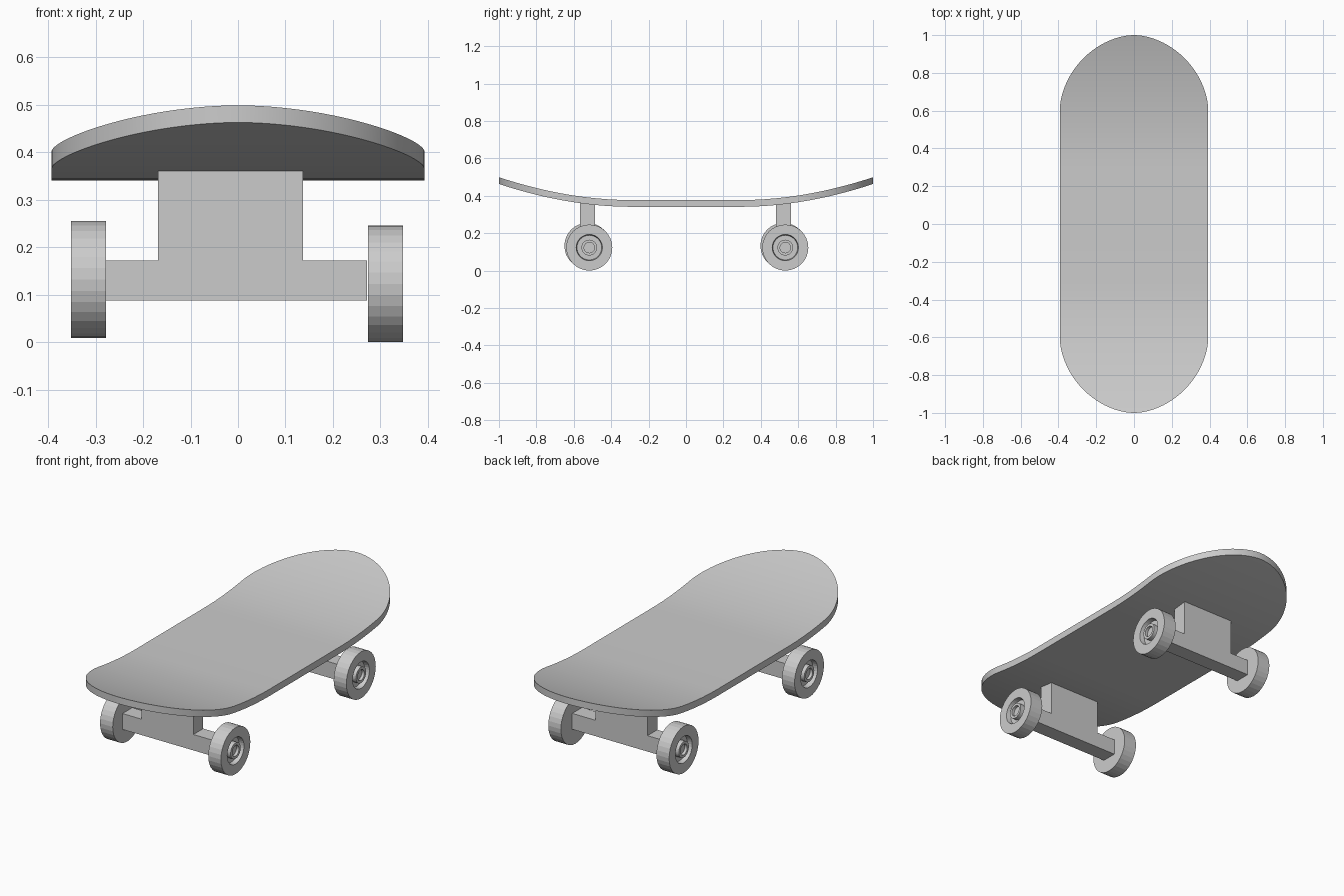
import bpy, bmesh, math
from mathutils import Matrix

if "Cube" in bpy.data.objects:
    bpy.data.objects.remove(bpy.data.objects["Cube"])


def finish(bm, name):
    bmesh.ops.remove_doubles(bm, verts=bm.verts, dist=1e-5)
    bmesh.ops.recalc_face_normals(bm, faces=bm.faces)
    me = bpy.data.meshes.new(name)
    bm.to_mesh(me)
    bm.free()
    ob = bpy.data.objects.new(name, me)
    bpy.context.collection.objects.link(ob)
    return ob


def smooth(ob, angle):
    bpy.ops.object.select_all(action='DESELECT')
    ob.select_set(True)
    bpy.context.view_layer.objects.active = ob
    bpy.ops.object.shade_smooth_by_angle(angle=math.radians(angle))


# Deck: flat middle, rounded ends that sweep upwards
HALF_W, STRAIGHT, BOTTOM, THICK = 0.393, 0.60, 0.341, 0.036


def half_width(y):
    t = max(0.0, (abs(y) - STRAIGHT) / (1 - STRAIGHT))
    return HALF_W * max(0.0, 1 - t ** 1.85) ** (1 / 1.85)


def lift(y):
    return 0.122 * max(0.0, (abs(y) - 0.3) / 0.7) ** 1.9


end = [STRAIGHT + (1 - STRAIGHT) * math.sin(i / 24 * math.pi / 2) for i in range(25)]
pos = [0.1, 0.3, 0.36, 0.42, 0.48, 0.54] + end
stations = [-y for y in reversed(pos)] + pos

bm = bmesh.new()
rows = []
for y in stations:
    w, z = half_width(y), BOTTOM + lift(y)
    rows.append([bm.verts.new(p) for p in
                 ((-w, y, z), (w, y, z), (w, y, z + THICK), (-w, y, z + THICK))])
for a, b in zip(rows, rows[1:]):
    for i in range(4):
        j = (i + 1) % 4
        bm.faces.new((a[i], a[j], b[j], b[i]))
bmesh.ops.dissolve_degenerate(bm, dist=1e-5, edges=bm.edges)
smooth(finish(bm, "deck"), 35)


# Trucks: one T-shaped profile extruded along y
def truck(name, y):
    profile = [(-0.28, 0.088), (0.272, 0.088), (0.272, 0.172), (0.137, 0.172),
               (0.137, 0.368), (-0.168, 0.368), (-0.168, 0.172), (-0.28, 0.172)]
    bm = bmesh.new()
    face = bm.faces.new([bm.verts.new((x, y - 0.041, z)) for x, z in profile])
    ext = bmesh.ops.extrude_face_region(bm, geom=[face])
    verts = [v for v in ext["geom"] if isinstance(v, bmesh.types.BMVert)]
    bmesh.ops.translate(bm, verts=verts, vec=(0, 0.082, 0))
    finish(bm, name)


# Wheels: lathed profile (radius, offset) with a recessed hub on the outer side
def wheel(name, x, y, z, side):
    h = 0.037
    profile = [(0, -h), (0.123, -h), (0.123, h), (0.07, h), (0.066, h - 0.025),
               (0.042, h - 0.025), (0.042, h), (0.028, h), (0.028, h - 0.015),
               (0, h - 0.015)]
    bm = bmesh.new()
    vs = [bm.verts.new((o * side, 0, r)) for r, o in profile]
    es = [bm.edges.new(e) for e in zip(vs, vs[1:])]
    bmesh.ops.spin(bm, geom=vs + es, cent=(0, 0, 0), axis=(1, 0, 0),
                   angle=2 * math.pi, steps=32)
    bmesh.ops.transform(bm, matrix=Matrix.Translation((x, y, z)), verts=bm.verts)
    bmesh.ops.remove_doubles(bm, verts=bm.verts, dist=1e-5)
    bmesh.ops.dissolve_degenerate(bm, dist=1e-5, edges=bm.edges)
    finish(bm, name)


for label, y in (("front", -0.527), ("rear", 0.521)):
    truck(label + "_truck", y)
    wheel(label + "_left_wheel", -0.315, y, 0.132, -1)
    wheel(label + "_right_wheel", 0.311, y + 0.01, 0.123, 1)
